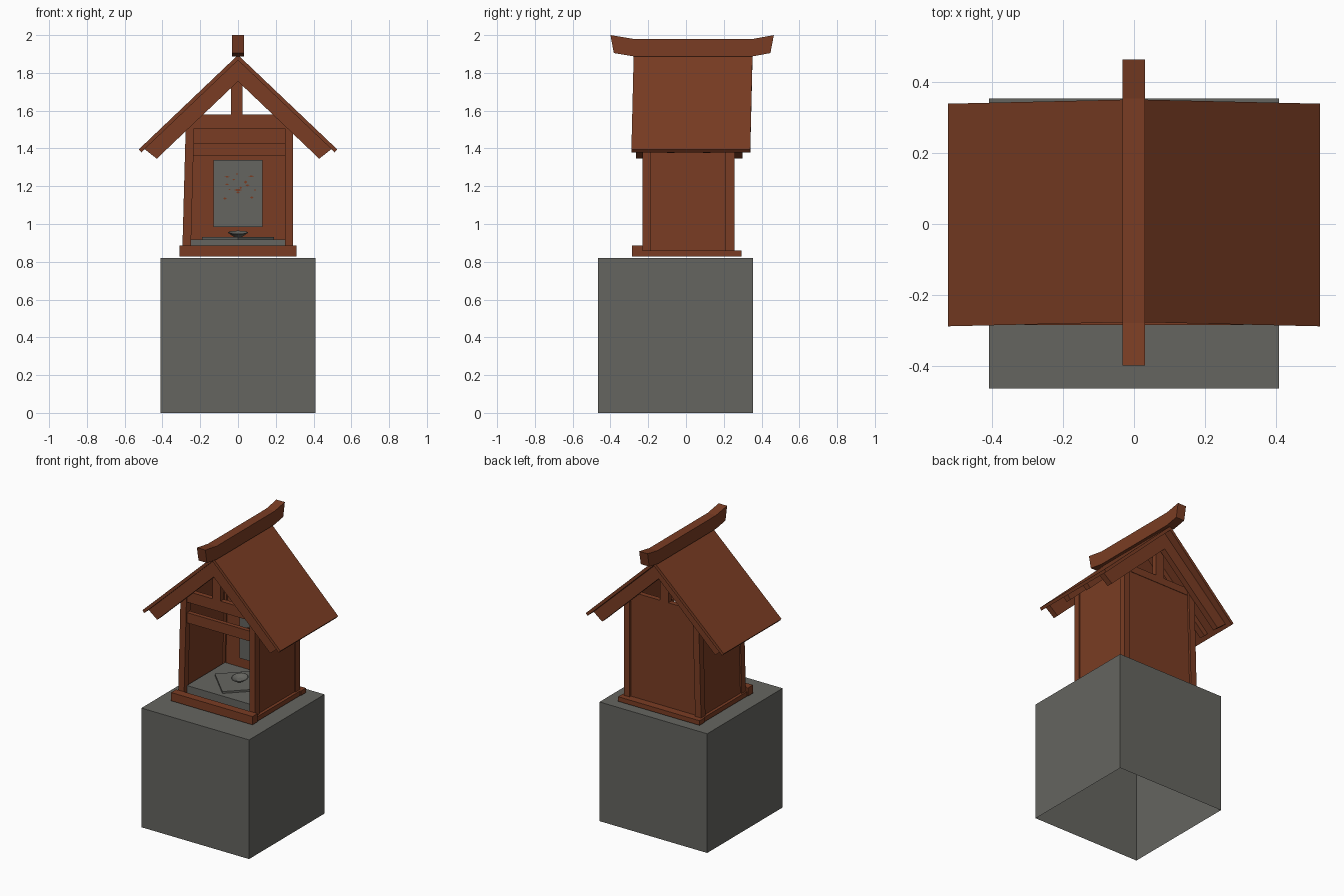
import bpy, bmesh, math
from mathutils import Vector

if "Cube" in bpy.data.objects:
    bpy.data.objects.remove(bpy.data.objects["Cube"])


def mat(name, col):
    m = bpy.data.materials.new(name)
    m.diffuse_color = (*col, 1)
    m.use_nodes = True
    m.node_tree.nodes["Principled BSDF"].inputs["Base Color"].default_value = m.diffuse_color
    return m


WOOD = mat("red_brown_wood", (0.195, 0.046, 0.017))
STONE = mat("grey_stone", (0.13, 0.13, 0.117))


def finish(name, bm, material):
    bmesh.ops.recalc_face_normals(bm, faces=bm.faces)
    me = bpy.data.meshes.new(name)
    bm.to_mesh(me)
    bm.free()
    me.materials.append(material)
    ob = bpy.data.objects.new(name, me)
    bpy.context.collection.objects.link(ob)
    return ob


def box(name, x, y, z, material, lean=0.0):
    """Box from ranges; lean shifts the top in x."""
    bm = bmesh.new()
    bmesh.ops.create_cube(bm, size=1)
    for v in bm.verts:
        top = v.co.z > 0
        v.co = Vector((x[v.co.x > 0] + (lean if top else 0), y[v.co.y > 0], z[top]))
    return finish(name, bm, material)


def prism(name, pts, lo, hi, axis, material, shear=0.0):
    """Extrude an outline: axis 'y' takes (x, z) points, 'x' takes (y, z), 'z' takes (x, y)."""
    bm = bmesh.new()

    def place(p, d):
        if axis == 'y':
            return (p[0], d - shear * abs(p[0]), p[1])
        return (d, p[0], p[1]) if axis == 'x' else (p[0], p[1], d)
    a = [bm.verts.new(place(p, lo)) for p in pts]
    b = [bm.verts.new(place(p, hi)) for p in pts]
    n = len(pts)
    bm.faces.new(a)
    bm.faces.new(b)
    for i in range(n):
        bm.faces.new((a[i], a[(i + 1) % n], b[(i + 1) % n], b[i]))
    return finish(name, bm, material)


# Stone pedestal, open underneath
pedestal = box("pedestal", (-0.41, 0.41), (-0.465, 0.355), (0, 0.82), STONE)
bm = bmesh.new()
bm.from_mesh(pedestal.data)
bmesh.ops.delete(bm, geom=[f for f in bm.faces if f.calc_center_median().z < 0.01], context='FACES_ONLY')
bm.to_mesh(pedestal.data)
bm.free()

# Sill frame
box("front_sill", (-0.31, 0.31), (-0.285, -0.23), (0.828, 0.885), WOOD)
box("back_sill", (-0.31, 0.31), (0.24, 0.295), (0.828, 0.86), WOOD)
for s, n in ((-1, "left"), (1, "right")):
    box(n + "_sill", sorted((s * 0.25, s * 0.305)), (-0.23, 0.24), (0.828, 0.86), WOOD)

# Corner posts and side walls, the left side leaning slightly inward
for s, n, lean in ((-1, "left", 0.02), (1, "right", 0.0)):
    xs = (-0.295, -0.25) if s < 0 else (0.25, 0.292)
    box(n + "_front_post", xs, (-0.23, -0.185), (0.85, 1.58), WOOD, lean)
    box(n + "_back_post", xs, (0.21, 0.257), (0.85, 1.58), WOOD, lean)
    wx = (-0.285, -0.265) if s < 0 else (0.265, 0.284)
    box(n + "_wall", wx, (-0.19, 0.215), (0.85, 1.58), WOOD, lean)

# Back wall, cross beams and king posts
box("back_wall", (-0.26, 0.26), (0.222, 0.242), (0.85, 1.55), WOOD)
box("upper_front_beam", (-0.25, 0.29), (-0.225, -0.19), (1.505, 1.58), WOOD)
box("lower_front_beam", (-0.25, 0.255), (-0.22, -0.19), (1.36, 1.43), WOOD)
box("upper_back_beam", (-0.25, 0.29), (0.21, 0.245), (1.53, 1.58), WOOD)
box("front_king_post", (-0.037, 0.025), (-0.225, -0.19), (1.57, 1.84), WOOD)
box("back_king_post", (-0.037, 0.025), (0.21, 0.245), (1.57, 1.84), WOOD)


# Roof: sheared slab over gable boards and inner rafters
def chevron(x_top, z_top, x_low, drop, slope=0.952):
    """Inverted V outline with ends cut square to the slope."""
    o = (x_top, z_top - slope * x_top)
    i = (x_low, z_top - drop - slope * x_low)
    return [(0, z_top), o, i, (0, z_top - drop), (-i[0], i[1]), (-o[0], o[1])]


prism("roof_slab", chevron(0.525, 1.895, 0.512, 0.028), -0.277, 0.352, 'y', WOOD, 0.023)
prism("front_gable_board", chevron(0.495, 1.868, 0.43, 0.113), -0.265, -0.228, 'y', WOOD)
prism("back_gable_board", chevron(0.495, 1.868, 0.43, 0.113), 0.257, 0.298, 'y', WOOD)
for k, y in enumerate((-0.08, 0.11)):
    prism(f"rafter_{k + 1}", chevron(0.49, 1.868, 0.465, 0.05), y - 0.02, y + 0.02, 'y', WOOD)

# Ridge beam with upswept ends
ridge = [(-0.382, 1.905), (-0.28, 1.888), (0.355, 1.888), (0.447, 1.905),
         (0.465, 2.0), (0.355, 1.98), (-0.28, 1.98), (-0.40, 2.0)]
prism("ridge_beam", ridge, -0.033, 0.031, 'x', WOOD)

# Stone floor, diamond tray and small curved dish
box("stone_floor", (-0.25, 0.25), (-0.2, 0.215), (0.85, 0.917), STONE)
prism("diamond_tray", [(0.19, 0.02), (0, 0.21), (-0.19, 0.02), (0, -0.17)], 0.917, 0.93, 'z', STONE)
bm = bmesh.new()
N = 16
rings = []
for r, z in ((0.025, 0.93), (0.055, 0.95), (0.05, 0.952), (0.02, 0.937)):
    rings.append([bm.verts.new((r * math.cos(t), 0.02 + r * math.sin(t),
                                z + 0.15 * r * math.sin(t) + 0.005))
                  for t in (2 * math.pi * i / N for i in range(N))])
for a, b in zip(rings, rings[1:]):
    for i in range(N):
        bm.faces.new((a[i], a[(i + 1) % N], b[(i + 1) % N], b[i]))
bm.faces.new(rings[0])
bm.faces.new(rings[-1])
finish("offering_dish", bm, STONE)

# Grey plaque on the back wall with small blossom flecks
box("plaque", (-0.13, 0.13), (0.2, 0.222), (0.985, 1.34), STONE)
flecks = [(0, 1.18, 0.045, 0.014), (0, 1.168, 0.02, 0.012), (-0.022, 1.235, 0.018, 0.008),
          (0.04, 1.222, 0.018, 0.016), (-0.058, 1.25, 0.026, 0.01), (0.07, 1.253, 0.03, 0.01),
          (-0.058, 1.21, 0.026, 0.008), (0.05, 1.205, 0.022, 0.012), (-0.07, 1.135, 0.02, 0.012),
          (0.073, 1.14, 0.02, 0.012), (-0.045, 1.182, 0.014, 0.008), (0.015, 1.192, 0.012, 0.012),
          (-0.005, 1.265, 0.016, 0.008), (0.09, 1.18, 0.016, 0.008)]
for k, (x, z, w, h) in enumerate(flecks):
    prism(f"plaque_fleck_{k + 1}", [(x - w / 2, z), (x, z - h / 2), (x + w / 2, z), (x, z + h / 2)],
          0.196, 0.2005, 'y', WOOD)
